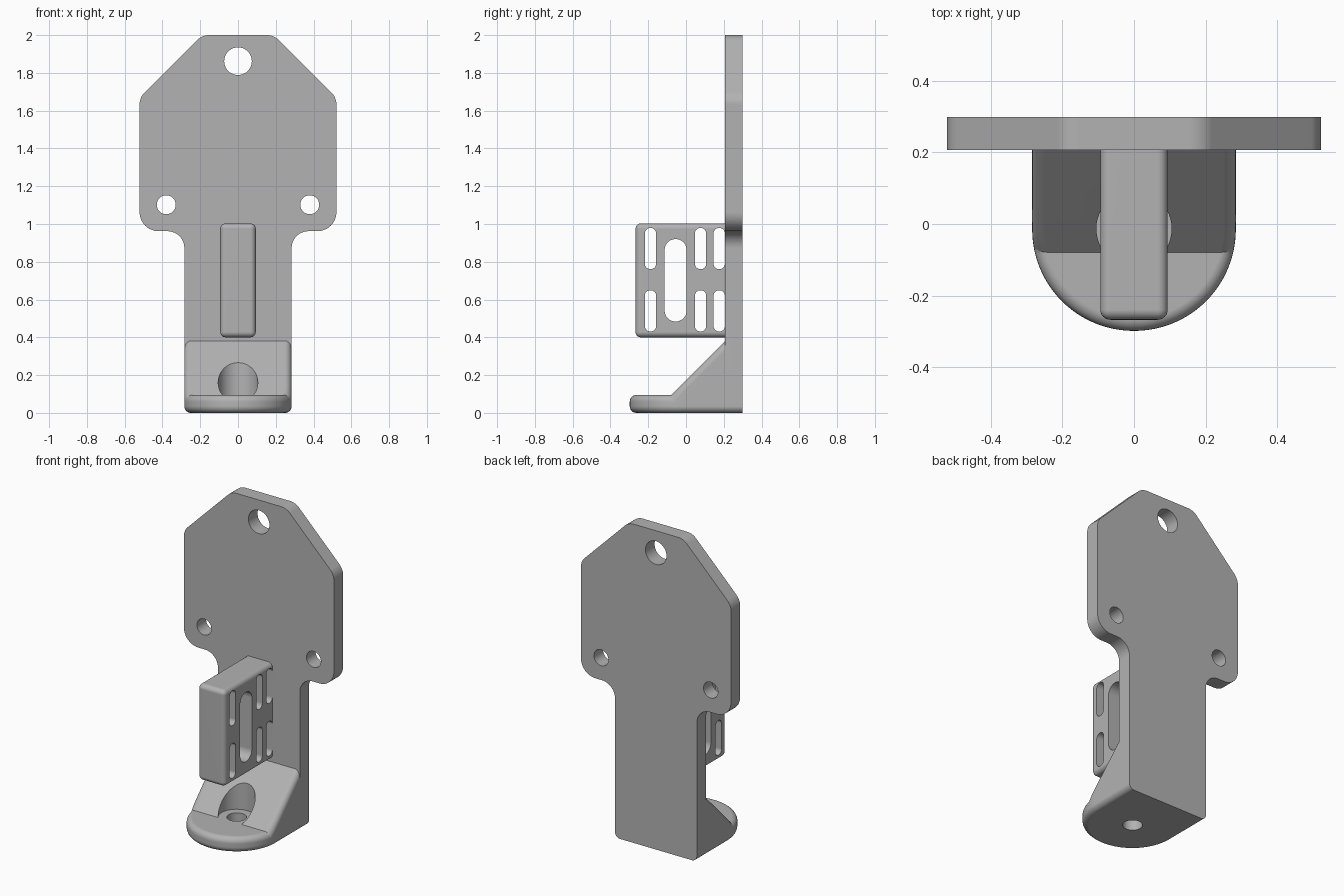
import bpy, bmesh, math
from mathutils import Vector

cube = bpy.data.objects.get("Cube")
if cube:
    bpy.data.objects.remove(cube)

grey = bpy.data.materials.new("plain grey")
grey.use_nodes = True
COLOUR = (0.45, 0.45, 0.45, 1)
grey.diffuse_color = COLOUR
grey.node_tree.nodes["Principled BSDF"].inputs["Base Color"].default_value = COLOUR


def rounded(corners, steps=12):
    """Outline through (u, v, radius) corners, each replaced by an arc."""
    out = []
    for i, (u, v, r) in enumerate(corners):
        p = Vector((u, v))
        if r == 0:
            out.append(p)
            continue
        a = (Vector(corners[i - 1][:2]) - p).normalized()
        b = (Vector(corners[(i + 1) % len(corners)][:2]) - p).normalized()
        half = a.angle(b) / 2
        centre = p + (a + b).normalized() * r / math.sin(half)
        start = p + a * r / math.tan(half) - centre
        end = p + b * r / math.tan(half) - centre
        sweep = math.atan2(start.x * end.y - start.y * end.x, start.dot(end))
        for k in range(steps + 1):
            t = sweep * k / steps
            c, s = math.cos(t), math.sin(t)
            out.append(centre + Vector((start.x * c - start.y * s,
                                        start.x * s + start.y * c)))
    return out


def prism(name, outline, axis, low, high):
    """Extrude an outline along x, y or z."""
    place = {"x": lambda p, d: (d, p.x, p.y),
             "y": lambda p, d: (p.x, d, p.y),
             "z": lambda p, d: (p.x, p.y, d)}[axis]
    bm = bmesh.new()
    face = bm.faces.new([bm.verts.new(place(p, low)) for p in outline])
    top = bmesh.ops.extrude_face_region(bm, geom=[face])["geom"]
    shift = Vector(place(Vector((0, 0)), high - low))
    bmesh.ops.translate(bm, vec=shift,
                        verts=[g for g in top if isinstance(g, bmesh.types.BMVert)])
    bmesh.ops.recalc_face_normals(bm, faces=bm.faces)
    mesh = bpy.data.meshes.new(name)
    bm.to_mesh(mesh)
    bm.free()
    mesh.materials.append(grey)
    obj = bpy.data.objects.new(name, mesh)
    bpy.context.collection.objects.link(obj)
    return obj


def box_outline(u, v, half_u, half_v, r):
    return rounded([(u - half_u, v - half_v, r), (u + half_u, v - half_v, r),
                    (u + half_u, v + half_v, r), (u - half_u, v + half_v, r)])


def combine(target, tool, operation):
    mod = target.modifiers.new("combine", "BOOLEAN")
    mod.operation, mod.solver, mod.object = operation, "EXACT", tool
    bpy.context.view_layer.objects.active = target
    bpy.ops.object.modifier_apply(modifier=mod.name)
    bpy.data.objects.remove(tool)


def bevel(obj, radius, wanted):
    bm = bmesh.new()
    bm.from_mesh(obj.data)
    bm.normal_update()
    edges = [e for e in bm.edges if len(e.link_faces) == 2 and wanted(e)]
    bmesh.ops.bevel(bm, geom=edges, offset=radius, segments=6, profile=0.5,
                    affect="EDGES", clamp_overlap=False)
    bm.to_mesh(obj.data)
    bm.free()


WIDE, LEG, BACK, FRONT = 0.521, 0.284, 0.298, 0.207
ROUND = 0.035

# Mounting plate with a narrow leg
side = [(LEG, 0, ROUND), (LEG, 0.962, 0.09), (WIDE, 0.962, 0.1),
        (WIDE, 1.67, 0.09), (0.19, 2, 0.09)]
outline = rounded(side + [(-x, z, r) for x, z, r in reversed(side)])
bracket = prism("bracket", outline, "y", FRONT, BACK)

# Round-nosed foot with a sloping gusset
foot = prism("foot", rounded([(-LEG, -BACK, LEG - 0.001), (LEG, -BACK, LEG - 0.001),
                              (LEG, 0.22, 0), (-LEG, 0.22, 0)], 24), "z", 0, 0.5)
slope = [Vector(p) for p in ((-0.5, 0), (-0.5, 0.095), (-0.079, 0.095),
                             (0.22, 0.394), (0.5, 0.394), (0.5, 0))]
combine(foot, prism("slope", slope, "x", -0.5, 0.5), "INTERSECT")


def is_rim(edge):
    a, b = sorted((f.normal for f in edge.link_faces), key=lambda n: abs(n.z))
    return abs(a.z) < 0.1 and a.y < 0.9 and abs(b.z) > 0.5


bevel(foot, ROUND, is_rim)

# Upright block with rounded edges and slots cut across it
block = prism("block", [Vector(p) for p in ((-0.267, 0.4), (0.245, 0.4),
                                            (0.245, 1.003), (-0.267, 1.003))],
              "x", -0.094, 0.094)
bevel(block, 0.028, lambda e: True)
slots = [(-0.055, 0.702, 0.058, 0.218)]
slots += [(y, z, 0.03, 0.109) for y in (-0.188, 0.077, 0.176) for z in (0.54, 0.87)]
for y, z, half_y, half_z in slots:
    cutter = prism("slot", box_outline(y, z, half_y, half_z, half_y - 0.001),
                   "x", -0.3, 0.3)
    combine(block, cutter, "DIFFERENCE")

combine(bracket, foot, "UNION")
combine(bracket, block, "UNION")

# Screw holes through the plate
for x, z, r in ((0, 1.862, 0.073), (-0.38, 1.102, 0.05), (0.38, 1.102, 0.05)):
    hole = prism("hole", box_outline(x, z, r, r, r - 0.0005), "y", 0.1, 0.4)
    combine(bracket, hole, "DIFFERENCE")

# Foot screw hole, with clearance for the screw head in the slope
for r, low, high in ((0.105, 0.095, 0.39), (0.056, -0.1, 0.2)):
    hole = prism("hole", box_outline(0, -0.013, r, r, r - 0.0005), "z", low, high)
    combine(bracket, hole, "DIFFERENCE")

bpy.ops.object.select_all(action="DESELECT")
bracket.select_set(True)
bpy.context.view_layer.objects.active = bracket
bpy.ops.object.shade_smooth_by_angle(angle=math.radians(30))
weighted = bracket.modifiers.new("even shading", "WEIGHTED_NORMAL")
weighted.keep_sharp = True
